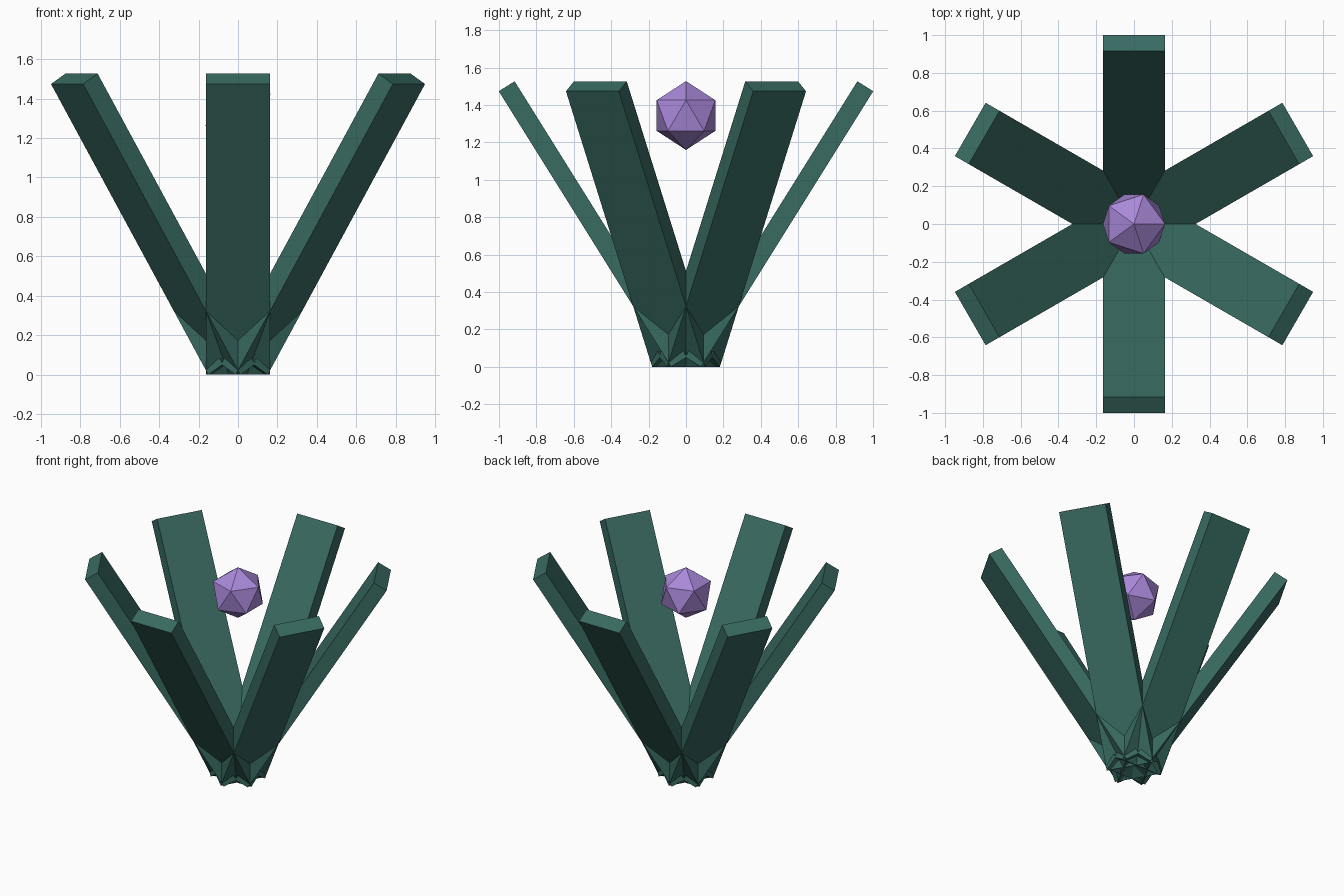
import bpy, math
from mathutils import Matrix, Vector

cube = bpy.data.objects.get("Cube")
if cube:
    bpy.data.objects.remove(cube, do_unlink=True)


def make_material(name, color):
    mat = bpy.data.materials.new(name)
    mat.use_nodes = True
    mat.diffuse_color = color
    mat.node_tree.nodes["Principled BSDF"].inputs["Base Color"].default_value = color
    return mat


teal = make_material("dark teal", (0.04, 0.145, 0.12, 1))
purple = make_material("soft purple", (0.40, 0.25, 0.70, 1))

# Leaning slabs fanned around the centre
WIDTH, THICK, LENGTH = 0.326, 0.10, 1.738
TILT = math.radians(32)
BASE_RADIUS = 0.08  # where the outer lower edge touches the ground

for i in range(6):
    bpy.ops.mesh.primitive_cube_add(size=1)
    slab = bpy.context.object
    slab.name = f"slab_{i + 1}"
    shape = (Matrix.Translation((-THICK / 2, 0, LENGTH / 2))
             @ Matrix.Diagonal((THICK, WIDTH, LENGTH, 1)))
    lean = Matrix.Translation((BASE_RADIUS, 0, 0)) @ Matrix.Rotation(TILT, 4, 'Y')
    spin = Matrix.Rotation(math.radians(30 + 60 * i), 4, 'Z')
    slab.data.transform(spin @ lean @ shape)
    slab.data.materials.append(teal)

# Floating faceted gem
bpy.ops.mesh.primitive_ico_sphere_add(subdivisions=1, radius=0.184, location=(0, 0, 1.344))
gem = bpy.context.object
gem.name = "gem"
gem.data.materials.append(purple)
